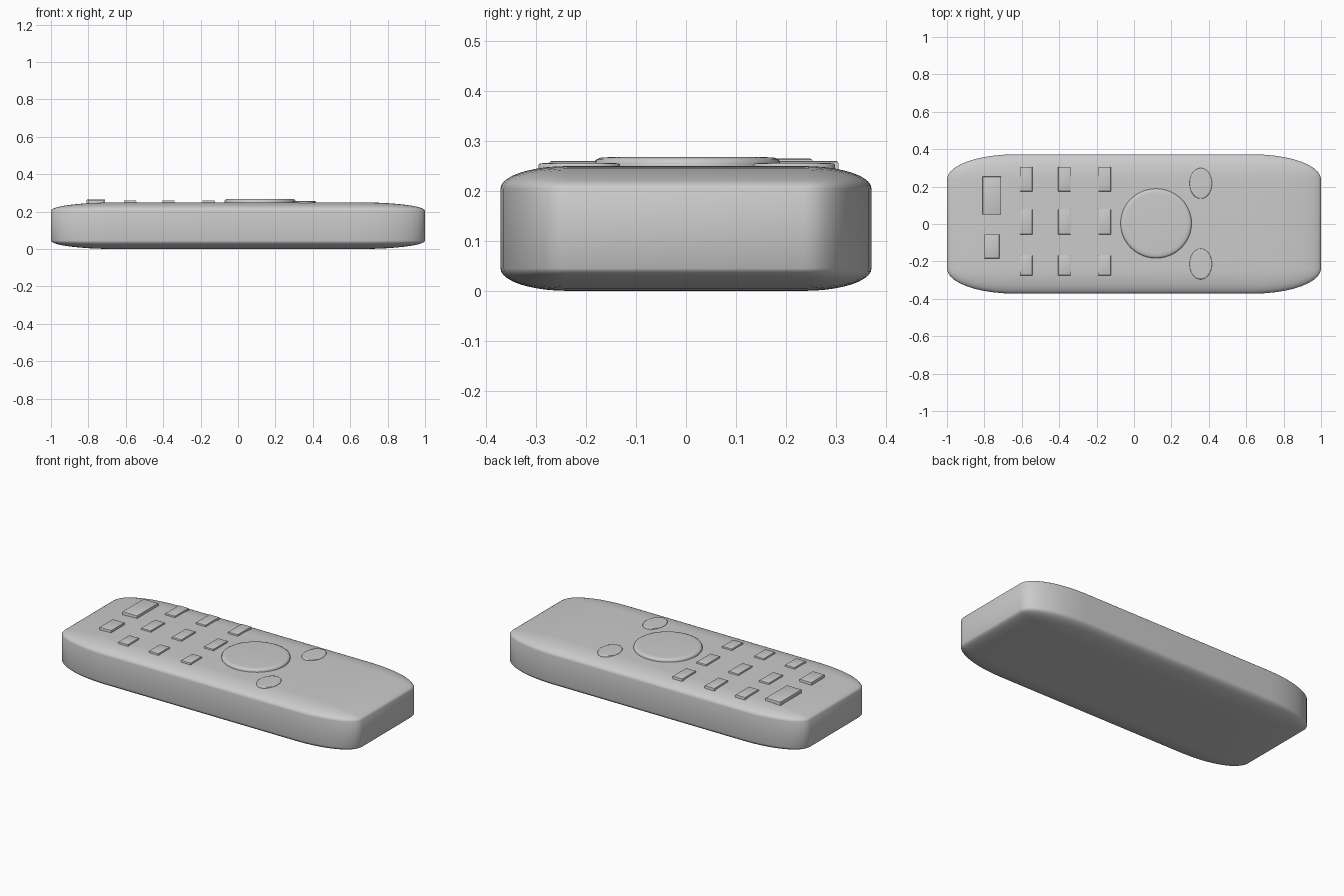
import bpy, bmesh, math
from mathutils import Matrix

if "Cube" in bpy.data.objects:
    bpy.data.objects.remove(bpy.data.objects["Cube"])


def finish(bm, name, angle=40):
    mesh = bpy.data.meshes.new(name)
    bm.to_mesh(mesh)
    bm.free()
    ob = bpy.data.objects.new(name, mesh)
    bpy.context.collection.objects.link(ob)
    bpy.ops.object.select_all(action='DESELECT')
    ob.select_set(True)
    bpy.context.view_layer.objects.active = ob
    bpy.ops.object.shade_smooth_by_angle(angle=math.radians(angle))
    return ob


def box_button(name, x0, x1, y0, y1, top, base=0.225):
    bm = bmesh.new()
    bmesh.ops.create_cube(bm, size=1)
    bmesh.ops.scale(bm, vec=(x1 - x0, y1 - y0, top - base), verts=bm.verts)
    bmesh.ops.translate(bm, vec=((x0 + x1) / 2, (y0 + y1) / 2, (top + base) / 2), verts=bm.verts)
    edges = [e for e in bm.edges if all(v.co.z > top - 0.001 for v in e.verts)]
    bmesh.ops.bevel(bm, geom=edges, offset=0.005, segments=2, profile=0.5, affect='EDGES')
    return finish(bm, name, 30)


def round_button(name, x, y, rx, ry, top, rim, base=0.225):
    # rings of (radius factor, height) make the rim and shallow cap
    bm = bmesh.new()
    n = 48
    rings = []
    for f, z in ((1, base), (1, top - rim), (0.985, top - rim * 0.4), (0.94, top - rim * 0.1), (0.85, top)):
        rings.append([bm.verts.new((x + rx * f * math.cos(2 * math.pi * i / n),
                                    y + ry * f * math.sin(2 * math.pi * i / n), z)) for i in range(n)])
    for a, b in zip(rings, rings[1:]):
        for i in range(n):
            j = (i + 1) % n
            bm.faces.new((a[i], a[j], b[j], b[i]))
    bm.faces.new(rings[-1])
    bm.faces.new(rings[0][::-1])
    return finish(bm, name, 50)


# Body: rounded cube stretched into a slab
bm = bmesh.new()
bmesh.ops.create_cube(bm, size=2)
bmesh.ops.bevel(bm, geom=bm.edges[:], offset=0.36, segments=10, profile=0.5, affect='EDGES')
bmesh.ops.scale(bm, vec=(1.0, 0.372, 0.125), verts=bm.verts)
bmesh.ops.translate(bm, vec=(0, 0, 0.125), verts=bm.verts)
finish(bm, "body", 60)

# Keypad: three columns by three rows
for c, x in enumerate((-0.577, -0.372, -0.157)):
    for r, (y0, y1) in enumerate(((0.175, 0.306), (-0.056, 0.078), (-0.275, -0.168))):
        box_button(f"key_{c}_{r}", x - 0.033, x + 0.033, y0, y1, 0.26)

# Larger keys at the end
box_button("power_key", -0.81, -0.71, 0.05, 0.254, 0.265)
box_button("mode_key", -0.80, -0.72, -0.184, -0.056, 0.263)

# Main dial and two oval buttons
round_button("dial", 0.118, 0.003, 0.19, 0.186, 0.268, 0.012)
for name, y in (("oval_button_back", 0.217), ("oval_button_front", -0.214)):
    round_button(name, 0.357, y, 0.06, 0.082, 0.256, 0.004)
